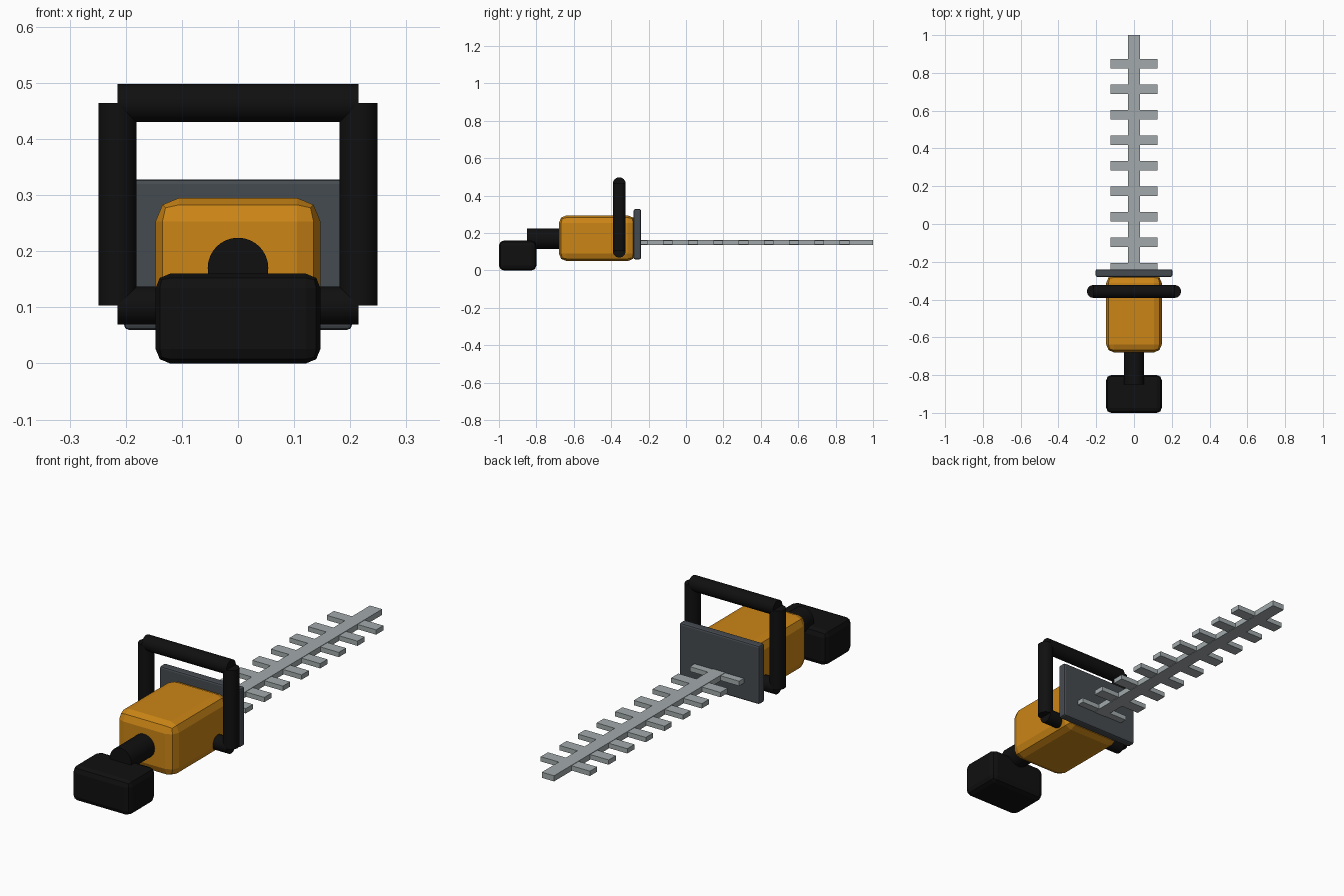
import bpy, bmesh, math
from mathutils import Vector

if "Cube" in bpy.data.objects:
    bpy.data.objects.remove(bpy.data.objects["Cube"])


def material(name, rgb):
    m = bpy.data.materials.new(name)
    m.diffuse_color = (*rgb, 1)
    m.use_nodes = True
    m.node_tree.nodes["Principled BSDF"].inputs["Base Color"].default_value = m.diffuse_color
    return m


ORANGE = material("orange plastic", (0.60, 0.235, 0.008))
BLACK = material("black rubber", (0.005, 0.005, 0.005))
DARK = material("dark grey plastic", (0.06, 0.07, 0.08))
STEEL = material("steel", (0.36, 0.40, 0.41))


def box(name, lo, hi, mat, bevel=0, segments=2):
    bm = bmesh.new()
    bmesh.ops.create_cube(bm, size=1)
    lo, hi = Vector(lo), Vector(hi)
    bmesh.ops.scale(bm, vec=hi - lo, verts=bm.verts)
    bmesh.ops.translate(bm, vec=(lo + hi) / 2, verts=bm.verts)
    me = bpy.data.meshes.new(name)
    bm.to_mesh(me)
    bm.free()
    ob = bpy.data.objects.new(name, me)
    bpy.context.collection.objects.link(ob)
    me.materials.append(mat)
    if bevel:
        mod = ob.modifiers.new("bevel", "BEVEL")
        mod.width, mod.segments = bevel, segments
    return ob


def tube(name, a, b, r, mat):
    a, b = Vector(a), Vector(b)
    d = b - a
    bpy.ops.mesh.primitive_cylinder_add(vertices=32, radius=r, depth=d.length,
                                        location=(a + b) / 2,
                                        rotation=d.to_track_quat('Z', 'Y').to_euler())
    ob = bpy.context.object
    ob.name = name
    ob.data.materials.append(mat)
    bpy.ops.object.shade_smooth_by_angle(angle=math.radians(35))
    return ob


# Body, battery and rear grip
box("motor_body", (-0.147, -0.68, 0.05), (0.147, -0.27, 0.295), ORANGE, 0.042)
box("battery", (-0.147, -1.0, 0.0), (0.147, -0.80, 0.16), BLACK, 0.026)
tube("rear_handle", (0, -0.85, 0.17), (0, -0.60, 0.17), 0.054, BLACK)

# Front hoop handle
Y, R, X, Z0, Z1 = -0.357, 0.034, 0.215, 0.103, 0.464
tube("handle_top", (-X, Y, Z1), (X, Y, Z1), R, BLACK)
tube("handle_bottom", (-X, Y, Z0), (X, Y, Z0), R, BLACK)
for side, s in (("left", -1), ("right", 1)):
    tube("handle_" + side, (s * X, Y, Z0), (s * X, Y, Z1), R, BLACK)

# Hand guard
box("hand_guard", (-0.203, -0.28, 0.06), (0.203, -0.24, 0.328), DARK, 0.008)

# Cutter bar with evenly spaced teeth
box("cutter_bar", (-0.031, -0.26, 0.137), (0.031, 1.0, 0.163), STEEL)
for i in range(9):
    y = 0.848 - 0.135 * i
    box(f"tooth_{i + 1}", (-0.125, y - 0.026, 0.139), (0.125, y + 0.026, 0.161), STEEL)
